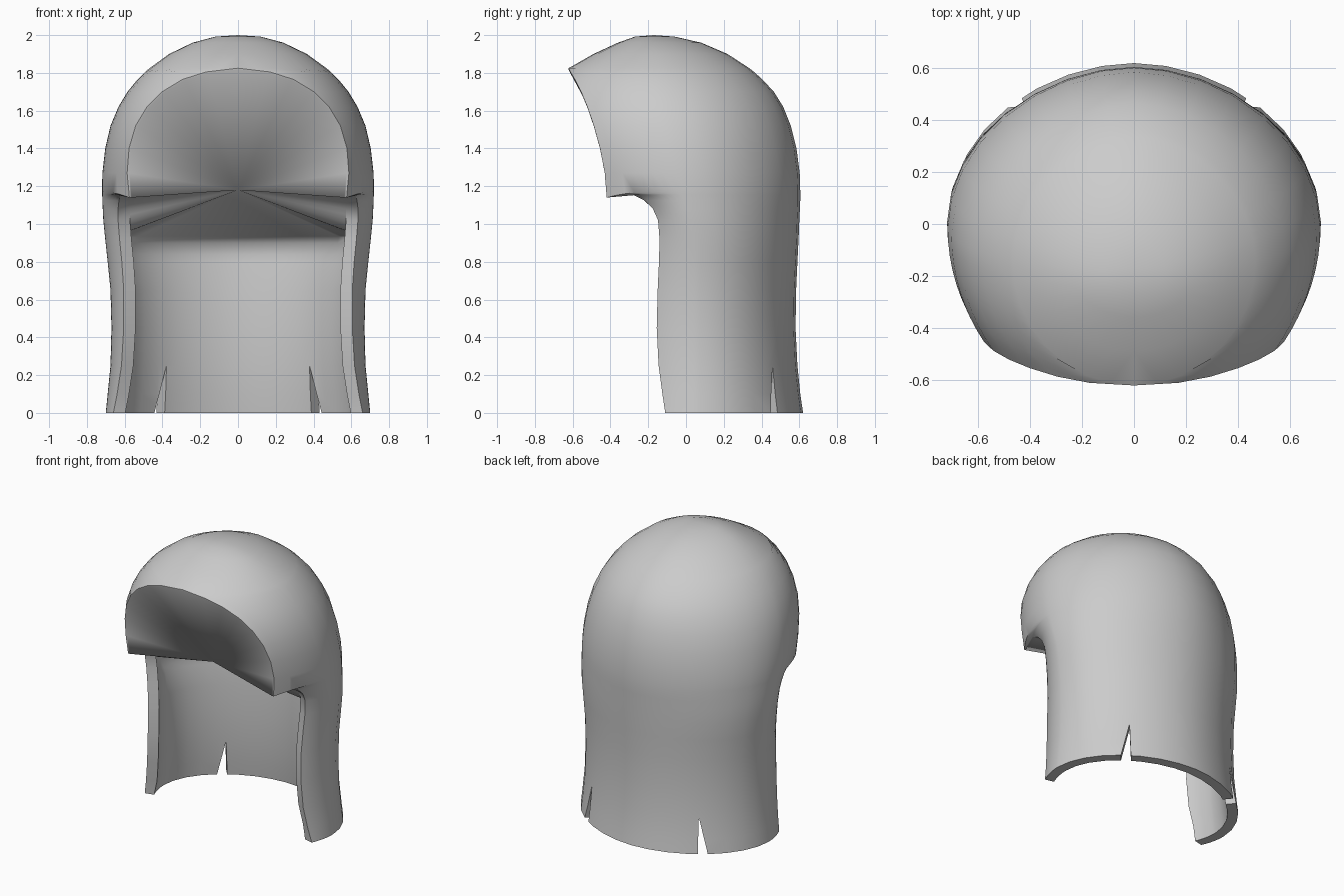
import bpy, bmesh, math
from mathutils import Matrix, Vector

if "Cube" in bpy.data.objects:
    bpy.data.objects.remove(bpy.data.objects["Cube"])

N = 8  # steps along each quarter of a slice

# horizontal slices: height, half width, back y, front edge y, front edge half width
ROWS = [
    (0.00, .70, .62, -.11, .66), (0.10, .69, .605, -.125, .64), (0.25, .675, .59, -.145, .617),
    (0.45, .67, .58, -.155, .605), (0.65, .675, .583, -.15, .605), (0.80, .69, .59, -.143, .615),
    (0.92, .703, .596, -.14, .627), (1.02, .713, .60, -.148, .635), (1.08, .716, .603, -.175, .635),
    (1.125, .718, .605, -.22, .63), (1.155, .719, .605, -.28, .62), (1.175, .72, .605, -.42, .575),
    (1.27, .718, .602, -.43, .587), (1.40, .703, .585, -.455, .577), (1.52, .675, .555, -.488, .542),
    (1.62, .633, .515, -.522, .482), (1.70, .585, .465, -.555, .402), (1.765, .532, .405, -.588, .295),
    (1.805, .492, .36, -.612, .17), (1.825, .468, .335, -.622, 0), (1.90, .365, .22, -.49, 0),
    (1.96, .24, .08, -.36, 0), (1.992, .12, -.06, -.27, 0),
]
RIM_TOP, TIP, WALL_TOP = 19, 11, 8   # row numbers: brow peak, cheek tip, top of inner wall
CURL = {6: (.84, .073), 7: (.90, .09), 8: (.935, .13)}  # back height and inset of the upper inner rows
HUB = Vector((0, -.28, 1.18))
P = 2 / 1.88                         # slightly flattened ellipse for the back


def slice_points(z, w, back, front, x, drop=0.0, z_back=None):
    """Half outline of one slice, from the back centre round to the front edge."""
    ym = .07 - .25 * max(0, z - .9) / 1.1
    end = math.acos(x / w)
    depth = (ym - front) / math.sin(end)
    zb = z if z_back is None else z_back
    pts = []
    for i in range(N):
        a = math.pi / 2 * i / N
        pts.append(Vector((w * math.sin(a) ** P, ym + (back - ym) * math.cos(a) ** P, zb)))
    for i in range(N + 1):
        a, f = end * i / N, i / N
        pts.append(Vector((w * math.cos(a), ym - depth * math.sin(a), zb + (z - zb) * f * f - drop * f ** 3)))
    return pts


bm = bmesh.new()


def verts(points):
    return [bm.verts.new(p) for p in points]


def bridge(a, b):
    for i in range(len(a) - 1):
        bm.faces.new((a[i], a[i + 1], b[i + 1], b[i]))


# outer shell and crown
outer = [verts(slice_points(*r, drop=.035 if i == TIP else 0)) for i, r in enumerate(ROWS)]
for a, b in zip(outer, outer[1:]):
    bridge(a, b)
crown = bm.verts.new((0, -.17, 2))
for i in range(2 * N):
    bm.faces.new((outer[-1][i], outer[-1][i + 1], crown))

# inner wall of the neck curtain, curling in at the back of its top
inner = []
for i, (z, w, back, front, x) in enumerate(ROWS[:WALL_TOP + 1]):
    zb, t = CURL.get(i, (z, .07))
    set_back = .015 if i == 0 else .035
    inner.append(verts(slice_points(z, w - .07, back - t, front + set_back, x - .063, z_back=zb)))
for a, b in zip(inner, inner[1:]):
    bridge(a, b)
bridge(outer[0], inner[0])

# front edge strip: thick beside the neck, thin lip round the face
edge = [r[-1] for r in inner]
for i in range(WALL_TOP + 1, RIM_TOP + 1):
    p = outer[i][-1].co.copy()
    p.x = max(0, p.x - (.055 if i < TIP - 1 else .04 if i < TIP else .012))
    if i > TIP:
        p.z -= .008 * (i - TIP) / (RIM_TOP - TIP)
    edge.append(bm.verts.new(p))
rim = [r[-1] for r in outer[:RIM_TOP + 1]]
bridge(rim, edge)
sharp_points = [v.co.copy() for v in rim]

# hollow of the face and underside, fanning to one point
hub = bm.verts.new(HUB)
loop = inner[-1] + edge[WALL_TOP + 1:]
for a, b in zip(loop, loop[1:]):
    bm.faces.new((a, b, hub))

# mirror the half and weld it
half = bm.verts[:] + bm.edges[:] + bm.faces[:]
copy = bmesh.ops.duplicate(bm, geom=half)["geom"]
bmesh.ops.scale(bm, vec=(-1, 1, 1), verts=[g for g in copy if isinstance(g, bmesh.types.BMVert)])
bmesh.ops.remove_doubles(bm, verts=bm.verts[:], dist=.0005)
bmesh.ops.recalc_face_normals(bm, faces=bm.faces[:])
mesh = bpy.data.meshes.new("hair_shell")
bm.to_mesh(mesh)
bm.free()
hair = bpy.data.objects.new("hair_shell", mesh)
bpy.context.collection.objects.link(hair)

# wedge cutters for the two slits at the nape
cutters = []
for side in (-1, 1):
    wb = bmesh.new()
    wedge = ((-.035 - .01 * side, -.02), (.035 - .01 * side, -.02), (.015 * side, .25))
    ends = [[wb.verts.new((r, s, z)) for s, z in wedge] for r in (-.2, .2)]
    wb.faces.new(ends[0])
    wb.faces.new(ends[1])
    for i in range(3):
        j = (i + 1) % 3
        wb.faces.new((ends[0][i], ends[0][j], ends[1][j], ends[1][i]))
    turn = math.radians(90 - side * 40)
    wb.transform(Matrix.Translation((side * .435, .45, 0)) @ Matrix.Rotation(turn, 4, 'Z'))
    bmesh.ops.recalc_face_normals(wb, faces=wb.faces[:])
    m = bpy.data.meshes.new("slit_cutter")
    wb.to_mesh(m)
    wb.free()
    c = bpy.data.objects.new("slit_cutter", m)
    c.hide_render = True
    bpy.context.collection.objects.link(c)
    cutters.append(c)
    mod = hair.modifiers.new("slit", 'BOOLEAN')
    mod.operation, mod.solver, mod.object = 'DIFFERENCE', 'EXACT', c

bpy.context.view_layer.objects.active = hair
hair.select_set(True)
for mod in list(hair.modifiers):
    bpy.ops.object.modifier_apply(modifier=mod.name)
for c in cutters:
    bpy.data.objects.remove(c)

# colour and shading: crisp rim, face hollow blended smoothly at its centre
grey = bpy.data.materials.new("light_grey")
grey.diffuse_color = (.6, .6, .6, 1)
grey.use_nodes = True
grey.node_tree.nodes["Principled BSDF"].inputs["Base Color"].default_value = grey.diffuse_color
hair.data.materials.clear()
hair.data.materials.append(grey)
bpy.ops.object.shade_smooth_by_angle(angle=math.radians(48))


def on_rim(co):
    p = Vector((abs(co.x), co.y, co.z))
    return any((p - q).length < .001 for q in sharp_points)


for e in hair.data.edges:
    ends = [hair.data.vertices[v].co for v in e.vertices]
    if any((p - HUB).length < .001 for p in ends):
        e.use_edge_sharp = False
    elif all(on_rim(p) for p in ends):
        e.use_edge_sharp = True
